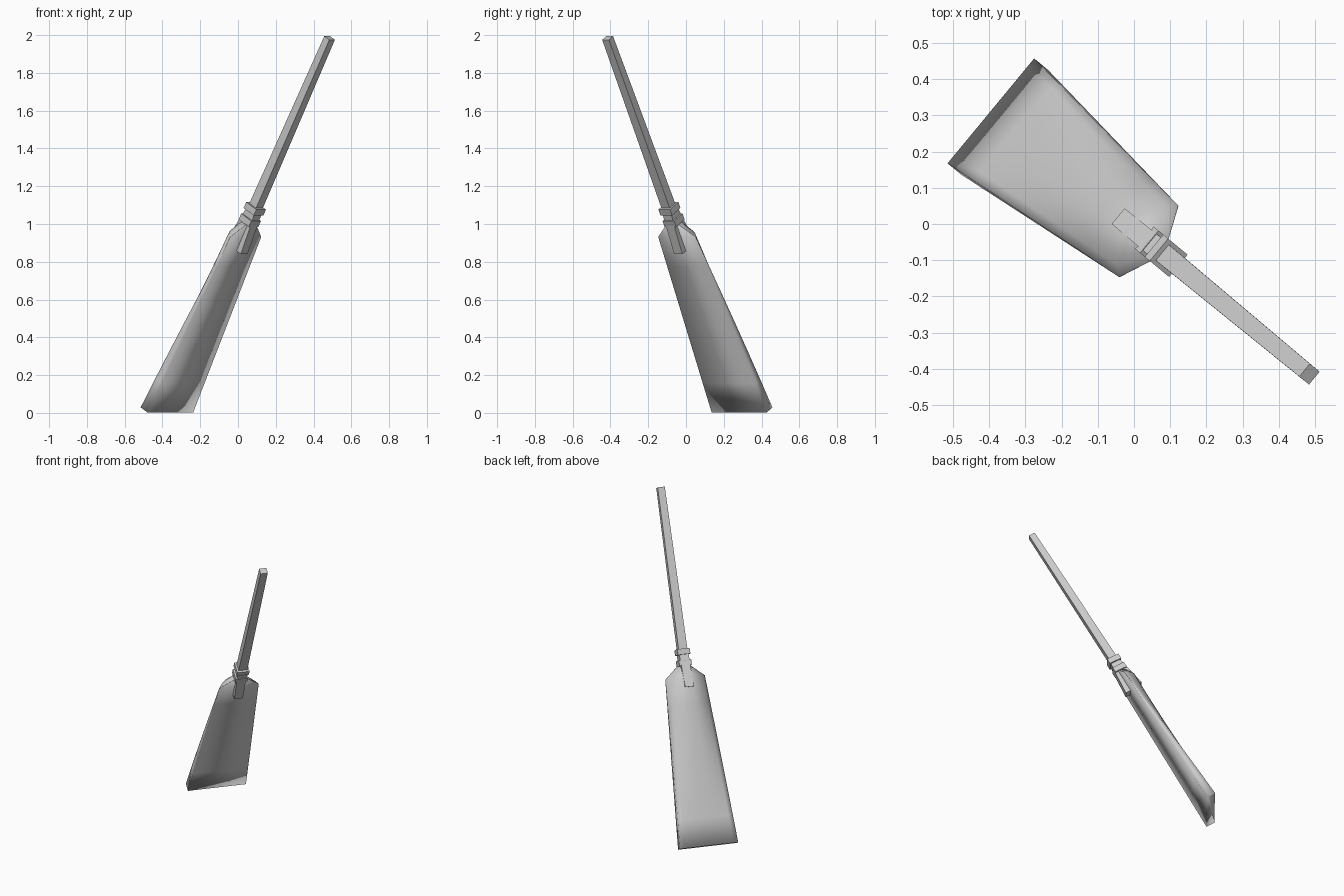
import bpy, bmesh, math
from mathutils import Matrix, Vector

if "Cube" in bpy.data.objects:
    bpy.data.objects.remove(bpy.data.objects["Cube"], do_unlink=True)

# Single plain material
grey = bpy.data.materials.new("plain grey")
grey.use_nodes = True
colour = (0.6, 0.6, 0.6, 1)
grey.diffuse_color = colour
grey.node_tree.nodes["Principled BSDF"].inputs["Base Color"].default_value = colour

# Leaning frame: across the blade, out of its back, and up the handle
tilt = math.radians(29.6)
lean = Vector((0.771, -0.637, 0))
up = Vector((0, 0, 1))
along = lean * math.sin(tilt) + up * math.cos(tilt)
across = Vector((0.637, 0.771, 0))
out = along.cross(across)
frame = Matrix((across, out, along)).transposed()
top_end = Vector((0.485, -0.415, 1.985))


def loft(name, rings, smooth=False):
    """Skin rings of (across, out, distance from handle top) and cap both ends."""
    bm = bmesh.new()
    loops = [[bm.verts.new(top_end + frame @ Vector((w, n, -s))) for w, n, s in ring]
             for ring in rings]
    for a, b in zip(loops, loops[1:]):
        for i in range(len(a)):
            j = (i + 1) % len(a)
            bm.faces.new((a[i], a[j], b[j], b[i]))
    bm.faces.new(loops[0])
    bm.faces.new(loops[-1])
    bmesh.ops.recalc_face_normals(bm, faces=bm.faces)
    mesh = bpy.data.meshes.new(name)
    bm.to_mesh(mesh)
    bm.free()
    mesh.materials.append(grey)
    for face in mesh.polygons:
        face.use_smooth = smooth
    obj = bpy.data.objects.new(name, mesh)
    bpy.context.collection.objects.link(obj)
    return obj


def rect(s, half, low, high):
    return [(-half, low, s), (half, low, s), (half, high, s), (-half, high, s)]


def blade_ring(s, half, base, height, wall):
    """Flat underside, domed back that squares off as wall approaches one."""
    ring = [(-half, base, s), (half, base, s)]
    steps = 12
    for i in range(steps + 1):
        u = 1 - 2 * i / steps
        dome = 1 - abs(u) ** 2.5
        rise = max(wall + (1 - wall) * dome, 0.02)
        ring.append((half * u, base + height * rise, s))
    return ring


# Blade: narrow neck, sloping shoulders, then a long flare to a square tip
neck = (1.12, 0.035, -0.02, 0.05, 0)
shoulder = (1.2, 0.128, -0.02, 0.08, 0)
tip = (2.265, 0.188, -0.03, 0.057, 1)
stations = [neck]
for k in range(7):
    t = k / 6
    stations.append([a + (b - a) * t for a, b in zip(shoulder, tip)])
loft("blade", [blade_ring(*st) for st in stations], smooth=True)

# Tapered square handle
loft("handle", [rect(0, 0.023, -0.02, 0.02), rect(1.16, 0.029, -0.027, 0.027)])

# Two raised bands around the socket
for name, s in (("upper_band", 1.04), ("lower_band", 1.11)):
    loft(name, [rect(s - 0.018, 0.04, -0.04, 0.04), rect(s + 0.018, 0.04, -0.04, 0.04)])

# Straps gripping both faces of the blade
loft("front_strap", [rect(1.06, 0.03, -0.033, 0), rect(1.14, 0.029, -0.042, 0),
                     rect(1.285, 0.028, -0.055, -0.015)])
loft("back_strap", [rect(1.06, 0.03, 0, 0.033), rect(1.14, 0.029, 0, 0.046),
                    rect(1.265, 0.028, 0.03, 0.07)])
